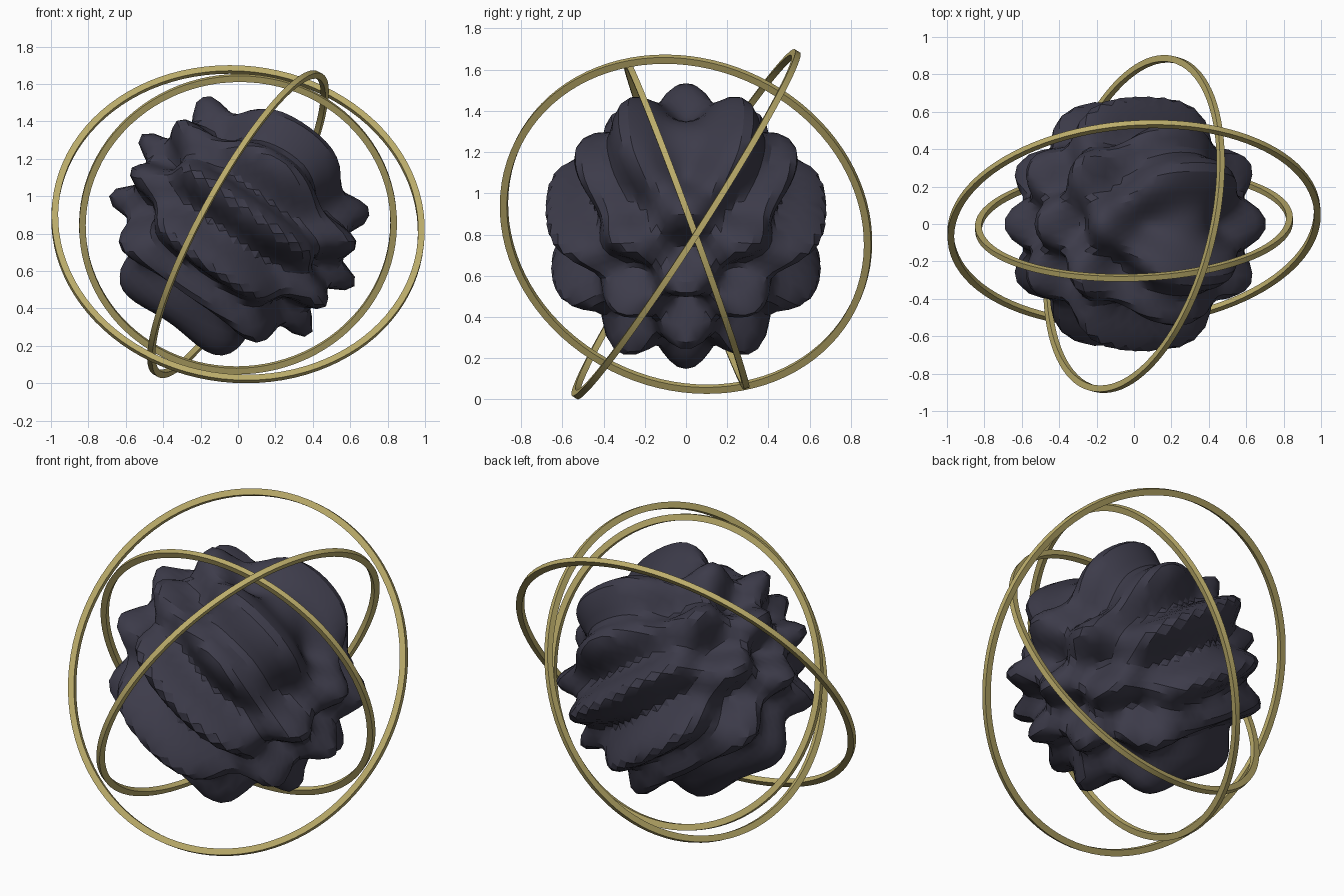
import bpy, bmesh, math
from mathutils import Vector

if "Cube" in bpy.data.objects:
    bpy.data.objects.remove(bpy.data.objects["Cube"])

CENTRE = Vector((0, 0, 0.85))


def material(name, rgb):
    m = bpy.data.materials.new(name)
    m.diffuse_color = (*rgb, 1)
    m.use_nodes = True
    m.node_tree.nodes["Principled BSDF"].inputs["Base Color"].default_value = m.diffuse_color
    return m


def add_object(name, bm, mat, angle):
    me = bpy.data.meshes.new(name)
    bm.to_mesh(me)
    bm.free()
    me.materials.append(mat)
    ob = bpy.data.objects.new(name, me)
    bpy.context.collection.objects.link(ob)
    bpy.ops.object.select_all(action='DESELECT')
    ob.select_set(True)
    bpy.context.view_layer.objects.active = ob
    bpy.ops.object.shade_smooth_by_angle(angle=math.radians(angle))
    return ob


dark = material("dark slate", (0.046, 0.044, 0.068))
gold = material("antique gold", (0.5, 0.415, 0.145))

# Lumpy core: sphere pushed in and out by two crossing waves
bm = bmesh.new()
bmesh.ops.create_icosphere(bm, subdivisions=5, radius=1)
for v in bm.verts:
    n = v.co.normalized()
    wave = math.sin(7 * n.x + 10 * n.z) * math.cos(7 * n.y)
    v.co = n * (0.605 + 0.105 * wave)
core = add_object("lumpy_core", bm, dark, 30)
core.location = CENTRE


# Orbit rings: flat-sided bands tilted to face a given axis
def ring(name, radius, axis, width=0.035, depth=0.03, steps=96):
    bm = bmesh.new()
    profile = [(radius, -depth / 2), (radius, depth / 2),
               (radius - width, depth / 2), (radius - width, -depth / 2)]
    loops = []
    for i in range(steps):
        a = math.tau * i / steps
        loops.append([bm.verts.new((r * math.cos(a), r * math.sin(a), z)) for r, z in profile])
    for i in range(steps):
        p, q = loops[i], loops[(i + 1) % steps]
        for j in range(4):
            k = (j + 1) % 4
            bm.faces.new((p[j], q[j], q[k], p[k]))
    bmesh.ops.recalc_face_normals(bm, faces=bm.faces)
    ob = add_object(name, bm, gold, 30)
    ob.rotation_euler = Vector(axis).to_track_quat('Z', 'Y').to_euler()
    ob.location = CENTRE


ring("outer_ring", 1.0, (0.07, -0.84, 0.54))
ring("middle_ring", 0.922, (0.858, -0.215, -0.465))
ring("inner_ring", 0.85, (-0.03, 0.94, 0.345))
